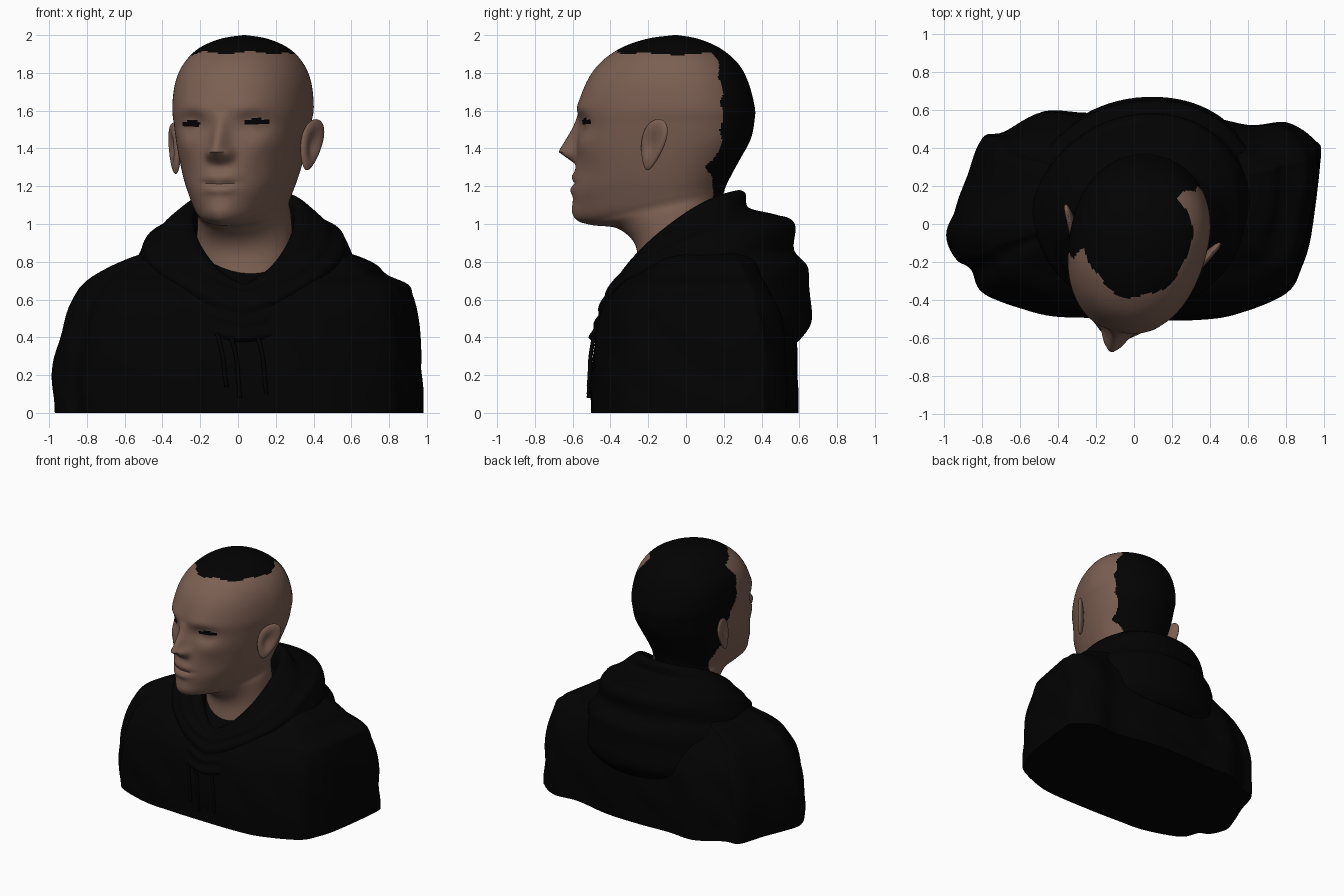
import bpy, bmesh
from math import sin, cos, pi, exp, radians, copysign
from mathutils import Vector, Matrix

cube = bpy.data.objects.get("Cube")
if cube:
    bpy.data.objects.remove(cube, do_unlink=True)


def material(name, color):
    mat = bpy.data.materials.new(name)
    mat.use_nodes = True
    mat.diffuse_color = (*color, 1)
    mat.node_tree.nodes["Principled BSDF"].inputs["Base Color"].default_value = (*color, 1)
    return mat


SKIN = material("skin brown", (0.2, 0.115, 0.085))
HAIR = material("hair black", (0.0008, 0.0008, 0.0008))
CLOTH = material("cloth black", (0.0007, 0.0007, 0.0007))


def spline(points, steps, closed=False):
    """Smooth curve through points of any dimension."""
    result, count = [], len(points)
    spans = count if closed else count - 1
    for i in range(spans):
        if closed:
            quad = [points[(i + k) % count] for k in (-1, 0, 1, 2)]
        else:
            quad = [points[min(max(i + k, 0), count - 1)] for k in (-1, 0, 1, 2)]
        for s in range(steps):
            t = s / steps
            result.append([b + t / 2 * (c - a + t * (2*a - 5*b + 4*c - d + t * (3*(b - c) + d - a)))
                           for a, b, c, d in zip(*quad)])
    if not closed:
        result.append(list(points[-1]))
    return result


def finish(name, bm, materials):
    bmesh.ops.recalc_face_normals(bm, faces=bm.faces[:])
    mesh = bpy.data.meshes.new(name)
    bm.to_mesh(mesh)
    bm.free()
    for mat in materials:
        mesh.materials.append(mat)
    obj = bpy.data.objects.new(name, mesh)
    bpy.context.collection.objects.link(obj)
    bpy.ops.object.select_all(action='DESELECT')
    obj.select_set(True)
    bpy.context.view_layer.objects.active = obj
    bpy.ops.object.shade_smooth_by_angle(angle=radians(50))


def loft(rings):
    """Closed skin over a stack of rings."""
    bm = bmesh.new()
    rows = [[bm.verts.new(p) for p in ring] for ring in rings]
    count = len(rows[0])
    for low, high in zip(rows, rows[1:]):
        for i in range(count):
            j = (i + 1) % count
            bm.faces.new((low[i], low[j], high[j], high[i]))
    bm.faces.new(rows[0])
    bm.faces.new(rows[-1])
    return bm


def tilted_ring(row, segments, power=1.0, lift=0.0):
    """Rounded section whose height runs from front to back, lifted at the sides."""
    z_front, z_back, y_front, y_back, width, fullness = row
    ring = []
    for i in range(segments):
        a = 2 * pi * i / segments
        c, s = cos(a), sin(a)
        e = 2 / (fullness if s < 0 else 2.1)
        x = width * copysign(abs(c) ** e, c)
        y = (-y_front if s < 0 else y_back) * copysign(abs(s) ** e, s)
        t = min(max((y - y_front) / (y_back - y_front), 0), 1)
        ring.append(Vector((x, y, z_front + (z_back - z_front) * t ** power + lift * c * c)))
    return ring


# Head and neck: front z, back z, front y, back y, half width, front fullness
head_rows = [
    (.6, .85, -.24, .27, .27, 2), (.85, 1, -.2, .25, .255, 2),
    (.97, 1.1, -.3, .24, .245, 1.9), (.995, 1.15, -.46, .25, .235, 1.8),
    (1.025, 1.2, -.54, .265, .25, 1.8), (1.1, 1.27, -.555, .3, .275, 1.9),
    (1.2, 1.35, -.55, .345, .3, 2.1), (1.35, 1.45, -.53, .4, .327, 2.25),
    (1.5, 1.55, -.515, .42, .348, 2.35), (1.62, 1.62, -.52, .42, .362, 2.25),
    (1.75, 1.75, -.475, .385, .35, 2.2), (1.85, 1.85, -.405, .33, .31, 2.15),
    (1.93, 1.93, -.295, .235, .235, 2.1), (1.98, 1.98, -.155, .12, .125, 2),
    (2, 2, -.01, .01, .008, 2)]

# Facial relief: x, z, x spread, z spread, height
features = [
    (.17, 1.53, .075, .055, -.038), (.178, 1.53, .045, .03, .02),
    (.14, 1.615, .1, .04, .008), (.22, 1.42, .08, .06, .014),
    (.2, 1.27, .07, .07, -.01), (.052, 1.365, .026, .032, .036),
    (.03, 1.25, .06, .024, .017), (.025, 1.18, .06, .025, .018),
    (.04, 1.215, .07, .009, -.01), (.03, 1.07, .06, .04, .01)]


def relief(x, z):
    total = sum(h * exp(-((abs(x) - fx) / sx) ** 2 - ((z - fz) / sz) ** 2)
                for fx, fz, sx, sz, h in features)
    ramp = min(max((1.6 - z) / .21, 0), 1) * min(max((z - 1.31) / .07, 0), 1)
    return total + .11 * ramp * exp(-(x / (.036 + .014 * ramp)) ** 2)


HEAD_POSE = Matrix.Translation((.033, -.055, 0)) @ Matrix.Rotation(radians(-14), 4, 'Z')
bm = loft([tilted_ring(r, 240) for r in spline(head_rows, 10)])
for v in bm.verts:
    if v.co.y < 0:
        v.co.y -= relief(v.co.x, v.co.z) * min(-v.co.y / .3, 1)
# Hairline and painted eyes
for f in bm.faces:
    p = f.calc_center_median()
    w = HEAD_POSE @ p
    slope = .35 + (.42 * min(max((w.z - 1.4) / .4, 0), 1) if w.x < 0 else 0)
    line = .07 + slope * w.x + .01 * sin(45 * w.z) - .08 * exp(-((w.z - 1.3) / .04) ** 2)
    crown = 1.908 + .006 * sin(25 * w.x) - .3 * max(abs(w.x - .03) - .22, 0)
    hair = w.z > crown or (w.y > line and w.z > .9)
    eye = p.y < -.2 and (((abs(p.x) - .178) / .062) ** 2
                         + ((p.z - 1.535 - .03 * p.x) / .018) ** 2 < 1)
    f.material_index = 1 if hair or eye else 0
bm.transform(HEAD_POSE)
finish("head", bm, [SKIN, HAIR])

# Ears: flattened, flared and hollowed spheres
for side, label in ((1, "left"), (-1, "right")):
    bm = bmesh.new()
    bmesh.ops.create_uvsphere(bm, u_segments=32, v_segments=24, radius=1)
    for v in bm.verts:
        n = v.co.copy()
        hollow = exp(-((n.y + .1) ** 2 + n.z ** 2) / .3) if n.x > 0 else 0
        y = n.y * .072 * (1 + .35 * n.z)
        z = n.z * .135
        v.co = (side * (.375 + .032 * n.x - .035 * hollow + .45 * y + .12 * z),
                y + .25 * z - .03, z + 1.41 + side * .01)
    bm.transform(HEAD_POSE)
    finish(label + "_ear", bm, [SKIN])

# Torso with upper arms: plan outline scaled by height
outline = spline([
    (.98, .35), (.95, .44), (.8, .53), (.6, .52), (.3, .58), (0, .59), (-.25, .58),
    (-.48, .59), (-.68, .48), (-.8, .45), (-.87, .25), (-.94, .08), (-.98, -.06),
    (-.93, -.19), (-.85, -.24), (-.78, -.37), (-.5, -.47), (-.25, -.49), (0, -.5),
    (.35, -.5), (.55, -.47), (.8, -.36), (.88, -.23), (.93, -.05)], 6, True)
# z, right reach, left reach, front, back
torso_rows = [
    (0, .97, .98, .5, .59), (.15, .98, .975, .5, .59), (.3, .97, .97, .49, .585),
    (.5, .915, .95, .46, .56), (.62, .86, .93, .4, .51), (.68, .82, .9, .35, .47),
    (.73, .76, .79, .28, .44), (.79, .65, .72, .2, .41), (.84, .52, .6, .12, .36),
    (.87, .4, .45, .1, .3)]
rings = []
for z, right, left, front, back in spline(torso_rows, 5):
    ring = []
    for i, (x, y) in enumerate(outline):
        fold = 1 + .007 * sin(i * .5 + 16 * z) * min(z * 8, 1)
        ring.append((x / .98 * (left if x > 0 else right) * fold,
                     y * (front / .5 if y < 0 else back / .59) * fold, z))
    rings.append(ring)
finish("hoodie_body", loft(rings), [CLOTH])

# Draped hood and collar, from the inner edge out and down
hood_rows = [
    (.62, 1, -.27, .22, .25, 2), (.66, 1.16, -.3, .25, .275, 2),
    (.685, 1.17, -.35, .31, .33, 2), (.655, 1.09, -.395, .33, .41, 2),
    (.63, 1.05, -.425, .47, .48, 2), (.57, 1.015, -.455, .565, .54, 1.85),
    (.51, .86, -.47, .58, .58, 1.7), (.46, .74, -.49, .65, .63, 1.6),
    (.4, .5, -.51, .66, .65, 1.5), (.38, .38, -.475, .6, .62, 1.5),
    (.5, .4, -.4, .5, .5, 2)]
rings = []
for k, row in enumerate(spline(hood_rows, 6)):
    ring = tilted_ring(row, 96, .65, .05)
    for i, p in enumerate(ring):
        pleat = 1 + .012 * sin(k * .75 + 3 * sin(2 * pi * i / 96))
        ring[i] = (p.x * pleat + .03 + .1 * max(p.y, 0), p.y * pleat, p.z)
    rings.append(ring)
finish("hood", loft(rings), [CLOTH])


# Hanging cords
def cord(name, points, radius):
    curve = bpy.data.curves.new(name, 'CURVE')
    curve.dimensions = '3D'
    curve.bevel_depth = radius
    curve.bevel_resolution = 2
    curve.use_fill_caps = True
    line = curve.splines.new('POLY')
    path = spline(points, 5)
    line.points.add(len(path) - 1)
    for point, co in zip(line.points, path):
        point.co = (*co, 1)
    curve.materials.append(CLOTH)
    bpy.context.collection.objects.link(bpy.data.objects.new(name, curve))


for label, x, bottom in (("right", -.07, .14), ("middle", 0, .08), ("left", .14, .1)):
    cord(label + "_cord", [(x - .04, -.485, .42), (x - .01, -.505, .3),
                           (x, -.51, .2), (x + .01, -.515, bottom)], .011)
